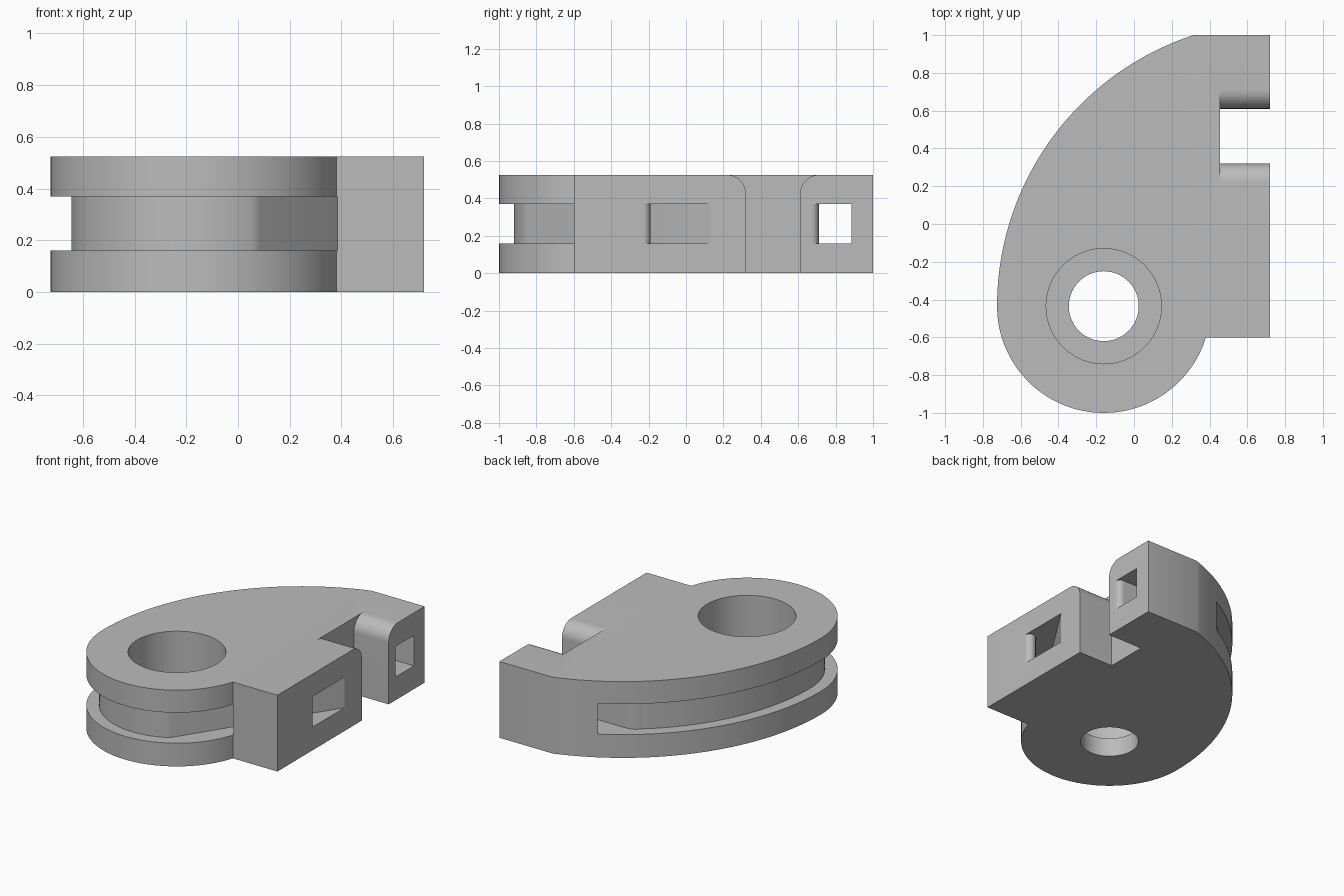
import bpy, bmesh
from math import cos, sin, pi, radians, asin
from mathutils import Matrix

default_cube = bpy.data.objects.get("Cube")
if default_cube:
    bpy.data.objects.remove(default_cube, do_unlink=True)

HEIGHT = 0.525
HUB = (-0.16, -0.435)       # bore centre
HUB_R = 0.565
CAM_R = 1.51                # large cam flank, tangent to the hub circle
CAM = (HUB[0] - HUB_R + CAM_R, HUB[1])
GROOVE_DEPTH = 0.08


def arc(centre, r, start, end, steps):
    """Points on an arc, angles in degrees."""
    angles = [radians(start + (end - start) * i / steps) for i in range(steps + 1)]
    return [(centre[0] + r * cos(a), centre[1] + r * sin(a)) for a in angles]


def prism(name, profile, low, high, along_x=False):
    """Extrude a closed profile upward, or a (y, z) profile along x."""
    bm = bmesh.new()
    face = bm.faces.new([bm.verts.new((u, v, 0)) for u, v in profile])
    top = bmesh.ops.extrude_face_region(bm, geom=[face])["geom"]
    bmesh.ops.translate(bm, vec=(0, 0, high - low),
                        verts=[g for g in top if isinstance(g, bmesh.types.BMVert)])
    bmesh.ops.translate(bm, vec=(0, 0, low), verts=bm.verts)
    if along_x:
        turn = Matrix(((0, 0, 1), (1, 0, 0), (0, 1, 0))).to_4x4()
        bmesh.ops.transform(bm, matrix=turn, verts=bm.verts)
    bmesh.ops.recalc_face_normals(bm, faces=bm.faces)
    mesh = bpy.data.meshes.new(name)
    bm.to_mesh(mesh)
    bm.free()
    obj = bpy.data.objects.new(name, mesh)
    bpy.context.collection.objects.link(obj)
    return obj


def flank(r, top_y, steps=48):
    """Cam flank from the hub's side up to the given y."""
    end = 180 - asin((top_y - CAM[1]) / r) * 180 / pi
    return arc(CAM, r, 180, end, steps)


# Cam body: hub circle, flank and straight-sided block
block_y = -0.6
hub_start = asin((block_y - HUB[1]) / HUB_R) * 180 / pi
outline = [(0.72, 1.0), (0.72, block_y)]
outline += arc(HUB, HUB_R, hub_start, -180, 64)
outline += flank(CAM_R, 1.0)[1:]
body = prism("cam_body", outline, 0, HEIGHT)

# Cord groove around the rim, with an angled and a straight outlet
groove = [(0.8, 0.885), (-0.9, 0.885), (-0.9, -1.2), (0.45, -1.2), (0.385, block_y)]
groove += arc((0.68, -0.23), 0.04, 142, 0, 12)
groove += [(0.8, -0.23), (0.8, 0.254), (0.085, -0.85)]
groove += arc(HUB, HUB_R - GROOVE_DEPTH, -63, -180, 48)
groove += flank(CAM_R - GROOVE_DEPTH, 0.67)[1:]
groove += [(-0.105, 0.69), (-0.075, 0.705), (-0.04, 0.71)]
groove += arc((0.68, 0.67), 0.04, 90, 0, 10)
groove += [(0.8, 0.67)]

# Side notch with rounded upper edges
r = 0.1
y0, y1, rim = 0.32, 0.61, HEIGHT - r
notch = [(y0, -0.1), (y1, -0.1)]
notch += arc((y1 + r, rim), r, 180, 90, 16)
notch += [(y1 + r, HEIGHT + 0.1), (y0 - r, HEIGHT + 0.1)]
notch += arc((y0 - r, rim), r, 90, 0, 16)

cutters = [
    prism("groove_cutter", groove, 0.16, 0.37),
    prism("notch_cutter", notch, 0.455, 0.9, along_x=True),
    prism("bore_cutter", arc(HUB, 0.185, 0, 354.375, 63), -0.1, HEIGHT),
    prism("counterbore_cutter", arc(HUB, 0.305, 0, 356.25, 95), 0.13, HEIGHT + 0.1),
]

bpy.context.view_layer.objects.active = body
body.select_set(True)
for cutter in cutters:
    cutter.hide_render = True
    cut = body.modifiers.new(cutter.name, "BOOLEAN")
    cut.operation = "DIFFERENCE"
    cut.solver = "EXACT"
    cut.object = cutter
    bpy.ops.object.modifier_apply(modifier=cut.name)
    bpy.data.objects.remove(cutter, do_unlink=True)

# Single grey finish
grey = bpy.data.materials.new("plain_grey")
grey.use_nodes = True
colour = (0.5, 0.5, 0.5, 1)
grey.diffuse_color = colour
grey.node_tree.nodes["Principled BSDF"].inputs["Base Color"].default_value = colour
body.data.materials.clear()
body.data.materials.append(grey)

bpy.ops.object.shade_smooth_by_angle(angle=radians(25))
